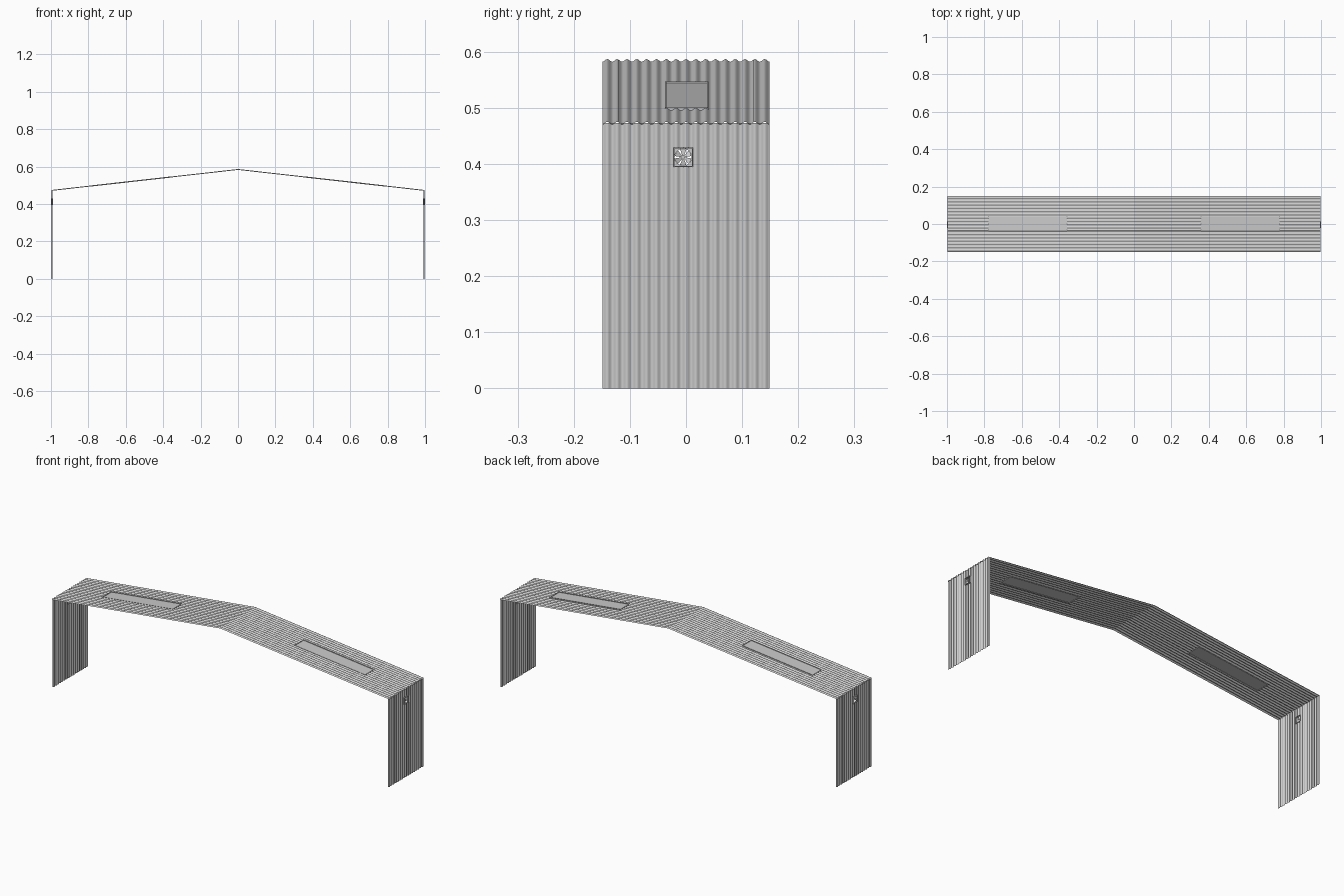
import bpy, bmesh, math
from mathutils import Matrix, Vector

if "Cube" in bpy.data.objects:
    bpy.data.objects.remove(bpy.data.objects["Cube"])

HALF_W, WAVES, AMP = 0.149, 17, 0.0024
WALL_X, EAVE, RIDGE = 0.9935, 0.473, 0.5845
SKY = (0.36, 0.775, -0.036, 0.039)        # skylight x0, x1, y0, y1
FAN_Y, FAN_Z, FAN_R = -0.005, 0.412, 0.0165


def finish(name, bm, smooth=None):
    bmesh.ops.remove_doubles(bm, verts=bm.verts, dist=1e-6)
    me = bpy.data.meshes.new(name)
    bm.to_mesh(me)
    bm.free()
    ob = bpy.data.objects.new(name, me)
    bpy.context.collection.objects.link(ob)
    if smooth:
        bpy.ops.object.select_all(action='DESELECT')
        ob.select_set(True)
        bpy.context.view_layer.objects.active = ob
        bpy.ops.object.shade_smooth_by_angle(angle=math.radians(smooth))
    return ob


def sheet(name, point, stations, hole):
    # corrugated sheet: point(t, wave, y) gives the position; hole = t0, t1, y0, y1
    ys = [-HALF_W + 2 * HALF_W * i / (WAVES * 8) for i in range(WAVES * 8 + 1)]
    ys = sorted(ys + [hole[2], hole[3]])
    bm = bmesh.new()
    rows = [[bm.verts.new(point(t, -AMP * math.cos((y + HALF_W) / (2 * HALF_W)
             * WAVES * math.tau), y)) for y in ys] for t in stations]
    for i in range(len(stations) - 1):
        for j in range(len(ys) - 1):
            tm, ym = (stations[i] + stations[i + 1]) / 2, (ys[j] + ys[j + 1]) / 2
            if hole[0] < tm < hole[1] and hole[2] < ym < hole[3]:
                continue
            bm.faces.new((rows[i][j], rows[i + 1][j], rows[i + 1][j + 1], rows[i][j + 1]))
    return finish(name, bm, 60)


def add_box(bm, centre, size, rot=Matrix()):
    m = Matrix.Translation(centre) @ rot @ Matrix.Diagonal((*size, 1))
    bmesh.ops.create_cube(bm, size=1, matrix=m)


def roof_z(x):
    return RIDGE + (EAVE - RIDGE) * abs(x) / WALL_X


slope = math.atan2(RIDGE - EAVE, WALL_X)

for s, side in ((-1, "left"), (1, "right")):
    # corrugated wall with fan opening
    sheet(side + "_wall", lambda t, w, y: (s * (WALL_X + w), y, t),
          [0, FAN_Z - FAN_R, FAN_Z + FAN_R, EAVE],
          (FAN_Z - FAN_R, FAN_Z + FAN_R, FAN_Y - FAN_R, FAN_Y + FAN_R))

    # corrugated roof slope with skylight opening
    sheet(side + "_roof", lambda t, w, y: (s * t, y, roof_z(t) + w),
          [0, SKY[0], SKY[1], WALL_X + 0.003], SKY)

    # skylight pane and its thin frame
    x0, x1, y0, y1 = SKY
    cx, cy = (x0 + x1) / 2, (y0 + y1) / 2
    length, width = (x1 - x0) / math.cos(slope), y1 - y0
    rot = Matrix.Rotation(s * slope, 4, 'Y')
    base = Vector((s * cx, cy, roof_z(cx)))
    bm = bmesh.new()
    add_box(bm, base, (length, width, 0.001), rot)
    finish(side + "_skylight_pane", bm)
    bm = bmesh.new()
    for k in (-1, 1):
        add_box(bm, base + rot @ Vector((0, k * width / 2, 0)), (length + 0.004, 0.003, 0.006), rot)
        add_box(bm, base + rot @ Vector((k * length / 2, 0, 0)), (0.003, width + 0.003, 0.006), rot)
    finish(side + "_skylight_frame", bm)

    # square fan housing
    c = Vector((s * 0.995, FAN_Y, FAN_Z))
    bm = bmesh.new()
    for k in (-1, 1):
        add_box(bm, c + Vector((0, k * FAN_R, 0)), (0.010, 0.0022, 2 * FAN_R + 0.0022))
        add_box(bm, c + Vector((0, 0, k * FAN_R)), (0.010, 2 * FAN_R + 0.0022, 0.0022))
    finish(side + "_fan_housing", bm)

    # round shroud plate: square outside, circular opening
    bm = bmesh.new()
    n = 32
    inner, outer = [], []
    for i in range(n):
        a = math.tau * i / n
        u, v = math.cos(a), math.sin(a)
        q = FAN_R / max(abs(u), abs(v))
        inner.append(bm.verts.new(c + Vector((0, u, v)) * 0.0152))
        outer.append(bm.verts.new(c + Vector((0, u * q, v * q))))
    for i in range(n):
        j = (i + 1) % n
        bm.faces.new((inner[i], outer[i], outer[j], inner[j]))
    finish(side + "_fan_shroud", bm)

    # pitched fan blades
    bm = bmesh.new()
    for i in range(6):
        r = Matrix.Rotation(math.tau * i / 6, 4, 'X')
        pts = [(-0.0007, -0.0015, 0.003), (0.0007, 0.0015, 0.003),
               (0.0015, 0.0055, 0.0138), (0, 0, 0.015), (-0.0015, -0.0055, 0.0138)]
        bm.faces.new([bm.verts.new(c + r @ Vector(p)) for p in pts])
    finish(side + "_fan_blades", bm)

    # fan hub
    bm = bmesh.new()
    bmesh.ops.create_cone(bm, cap_ends=True, segments=16, radius1=0.0036, radius2=0.0036,
                          depth=0.005, matrix=Matrix.Translation(c) @ Matrix.Rotation(math.pi / 2, 4, 'Y'))
    finish(side + "_fan_hub", bm, 40)
